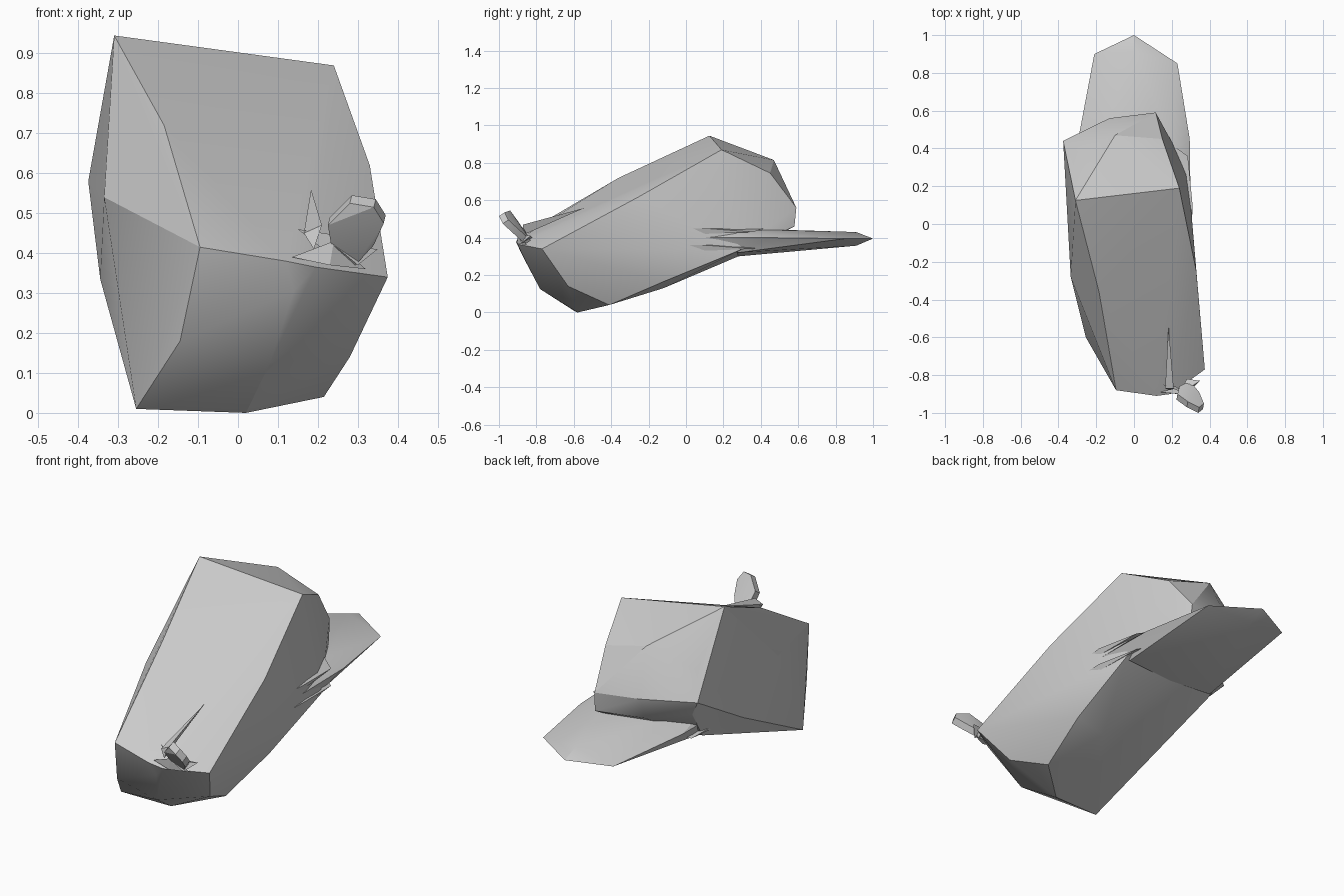
import bpy, bmesh, math
from mathutils import Vector

cube = bpy.data.objects.get("Cube")
if cube:
    bpy.data.objects.remove(cube, do_unlink=True)

grey = bpy.data.materials.new("light_grey")
grey.use_nodes = True
grey.diffuse_color = (0.6, 0.6, 0.6, 1)
grey.node_tree.nodes["Principled BSDF"].inputs["Base Color"].default_value = (0.6, 0.6, 0.6, 1)


def hull(name, points, angle=22):
    """Faceted solid wrapped around a few corner points."""
    bm = bmesh.new()
    for p in points:
        bm.verts.new(p)
    res = bmesh.ops.convex_hull(bm, input=bm.verts)
    loose = {v for v in res["geom_interior"] + res["geom_unused"]
             if isinstance(v, bmesh.types.BMVert) and not v.link_faces}
    bmesh.ops.delete(bm, geom=list(loose), context="VERTS")
    bmesh.ops.recalc_face_normals(bm, faces=bm.faces)
    mesh = bpy.data.meshes.new(name)
    bm.to_mesh(mesh)
    bm.free()
    mesh.materials.append(grey)
    obj = bpy.data.objects.new(name, mesh)
    bpy.context.collection.objects.link(obj)
    bpy.ops.object.select_all(action="DESELECT")
    obj.select_set(True)
    bpy.context.view_layer.objects.active = obj
    bpy.ops.object.shade_smooth_by_angle(angle=math.radians(angle))
    return obj


def slab(name, outline, offset):
    """Outline thickened along an offset."""
    shifted = [tuple(Vector(p) + Vector(offset)) for p in outline]
    return hull(name, outline + shifted)


# Crown: top panel, back overhang, front face and belly
top = [(-.31, .125, .945), (.24, .19, .87), (.33, -.25, .62), (-.185, -.36, .72),
       (-.335, -.28, .54)]
back = [(-.1, .47, .815), (.15, .45, .745), (.115, .59, .56), (-.13, .56, .58),
        (-.375, .44, .58), (-.325, .37, .71), (.12, .58, .46), (-.13, .53, .47), (-.33, .42, .5)]
front = [(-.095, -.88, .415), (.12, -.91, .38), (.195, -.9, .365), (.375, -.77, .34),
         (.14, -.875, .305), (.08, -.78, .125), (-.145, -.79, .18)]
belly = [(-.255, -.6, .01), (.02, -.58, 0), (.215, -.41, .04), (.28, -.63, .14),
         (.265, -.12, .165), (.1, -.12, .13), (.285, .28, .33), (-.27, .25, .31),
         (-.345, .02, .335), (0, .28, .3)]
hull("crown", top + back + front + belly)

# Brim: tongue running out behind, thick in the middle and thin at the rim
rim = [(0, 1, .395), (-.21, .9, .38), (.23, .85, .395), (0, .91, .43), (0, .91, .357),
       (0, .6, .34), (0, .28, .3)]
sides = [(s * x, y, z) for s in (-1, 1)
         for x, y, z in ((.295, .45, .4), (.3, .1, .4), (.2, .45, .44),
                         (.2, .5, .345), (.26, .28, .32), (.25, .1, .455))]
hull("brim", rim + sides)

# Side ribs blending the brim into the crown
for name, z, reach in (("upper_rib", .45, -.05), ("lower_rib", .36, -.2)):
    for label, s in (("right", -1), ("left", 1)):
        hull(label + "_" + name, [(s * .2, .42, z), (s * .285, .36, z - .02), (s * .31, .1, z),
                                  (s * .3, .1, z - .03), (s * .3, reach, z), (s * .2, .1, z)])

# Leaning tab on the front corner
slab("front_tab", [(.28, -.97, .525), (.34, -1, .515), (.365, -.98, .475), (.34, -.92, .42),
                   (.29, -.86, .365), (.235, -.89, .41), (.225, -.93, .47)], (.005, .03, .02))

# Small spikes around the tab
hull("tab_spike", [(.183, -.54, .56), (.165, -.87, .45), (.21, -.87, .47), (.19, -.88, .41)])
hull("tab_hook", [(.15, -.85, .46), (.28, -.9, .44), (.25, -.88, .38), (.22, -.86, .41)])
hull("tab_prong", [(.35, -.83, .41), (.28, -.82, .4), (.24, -.9, .42), (.3, -.88, .37)])
hull("tab_foot", [(.135, -.89, .39), (.24, -.9, .43), (.32, -.85, .36), (.23, -.9, .37)])
